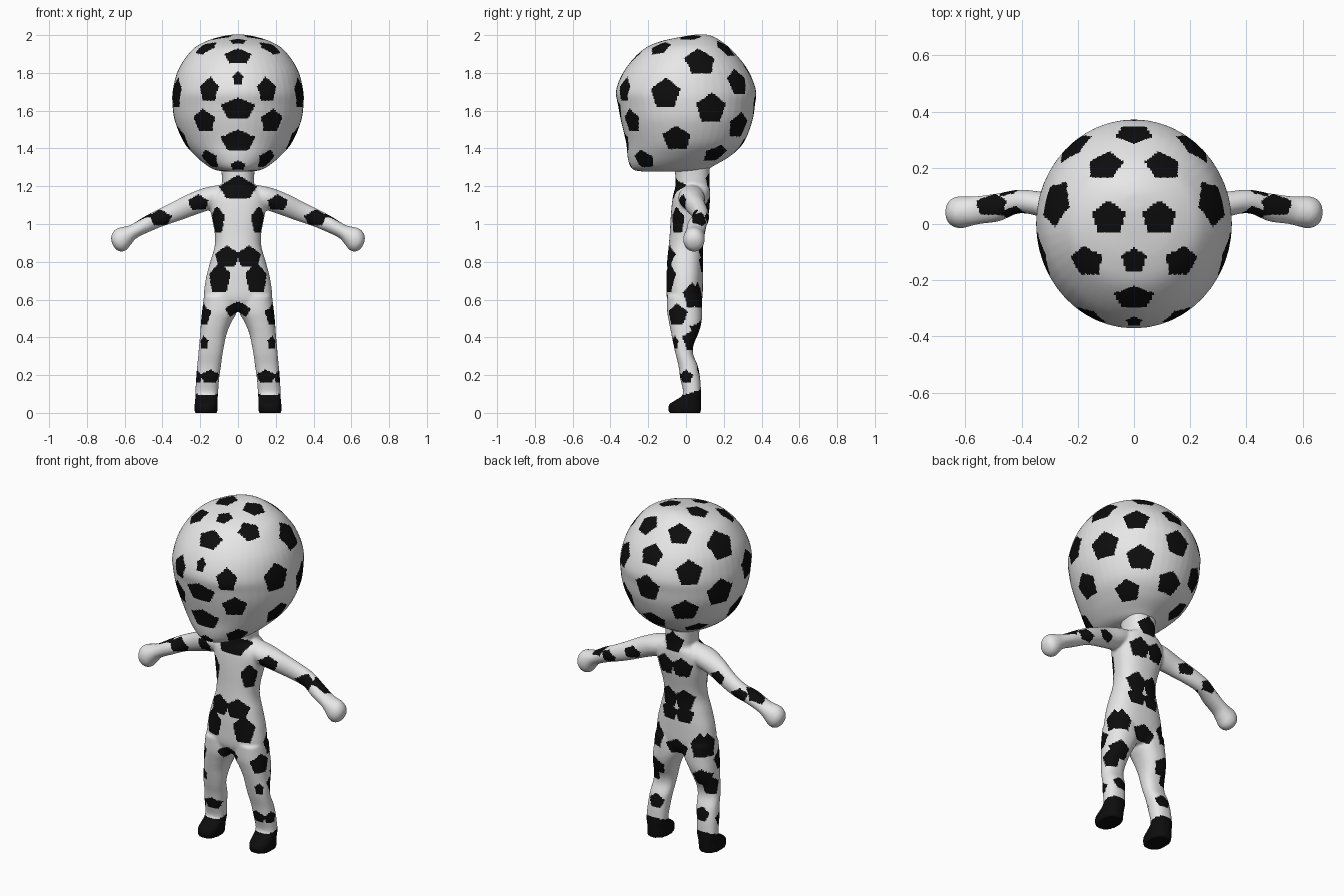
import bpy, bmesh, math
from mathutils import Vector
from mathutils.bvhtree import BVHTree
from mathutils.kdtree import KDTree

if "Cube" in bpy.data.objects:
    bpy.data.objects.remove(bpy.data.objects["Cube"])


def material(name, col):
    m = bpy.data.materials.new(name)
    m.diffuse_color = (*col, 1)
    m.use_nodes = True
    m.node_tree.nodes["Principled BSDF"].inputs["Base Color"].default_value = m.diffuse_color
    return m


WHITE = material("white", (0.8, 0.8, 0.8))
BLACK = material("black", (0.004, 0.004, 0.004))


def spline(rows, steps=5):
    """Smoothly interpolate the rows of section values."""
    out = []
    for i in range(len(rows) - 1):
        p0, p1, p2 = rows[max(i - 1, 0)], rows[i], rows[i + 1]
        p3 = rows[min(i + 2, len(rows) - 1)]
        for s in range(steps):
            t = s / steps
            out.append([0.5 * (2 * b + (c - a) * t + (2 * a - 5 * b + 4 * c - d) * t * t
                               + (3 * b - a - 3 * c + d) * t ** 3)
                        for a, b, c, d in zip(p0, p1, p2, p3)])
    return out + [rows[-1]]


def skin(bm, sections, u, v, power=1.0, n=48):
    """Closed loft; each section is (centre, half size along u, half size along v)."""
    def p(x):
        return math.copysign(abs(x) ** power, x)
    rings = []
    for c, a, b in sections:
        rings.append([bm.verts.new(c + u * a * p(math.cos(2 * math.pi * k / n))
                                   + v * b * p(math.sin(2 * math.pi * k / n))) for k in range(n)])
    faces = [bm.faces.new(rings[0]), bm.faces.new(rings[-1])]
    for r, q in zip(rings, rings[1:]):
        for k in range(n):
            faces.append(bm.faces.new((r[k], r[(k + 1) % n], q[(k + 1) % n], q[k])))
    bmesh.ops.recalc_face_normals(bm, faces=faces)


X, Y, Z = Vector((1, 0, 0)), Vector((0, 1, 0)), Vector((0, 0, 1))


def upright(bm, rows, power=1.0, side=1):
    """Loft from rows of (z, x0, x1, y0, y1)."""
    secs = [(Vector((side * (x0 + x1) / 2, (y0 + y1) / 2, z)), (x1 - x0) / 2, (y1 - y0) / 2)
            for z, x0, x1, y0, y1 in spline(rows)]
    skin(bm, secs, X, Y, power)


def fused(name, bm, voxel, smooth):
    """Fuse the lofts into one even, smooth skin."""
    me = bpy.data.meshes.new(name)
    bm.to_mesh(me)
    bm.free()
    ob = bpy.data.objects.new(name, me)
    bpy.context.collection.objects.link(ob)
    m = ob.modifiers.new("fuse", "REMESH")
    m.mode, m.voxel_size = "VOXEL", voxel
    s = ob.modifiers.new("soften", "SMOOTH")
    s.factor, s.iterations = 0.5, smooth
    dg = bpy.context.evaluated_depsgraph_get()
    new = bpy.data.meshes.new_from_object(ob.evaluated_get(dg))
    ob.modifiers.clear()
    ob.data = new
    new.name = name
    new.materials.clear()
    new.materials.append(WHITE)
    new.materials.append(BLACK)
    new.polygons.foreach_set("use_smooth", [True] * len(new.polygons))
    return ob


def paint(ob, spots):
    """Blacken five-sided patches: (view, a, b, half width, half height), mirrored."""
    me = ob.data
    bm = bmesh.new()
    bm.from_mesh(me)
    bvh = BVHTree.FromBMesh(bm)
    bm.free()
    kd = KDTree(len(me.polygons))
    for f in me.polygons:
        f.material_index = 0
        kd.insert(f.center, f.index)
    kd.balance()
    rays = {"F": lambda a, b, s: ((s * a, -3, b), Y), "B": lambda a, b, s: ((s * a, 3, b), -Y),
            "R": lambda a, b, s: ((s * 3, a, b), -s * X), "T": lambda a, b, s: ((s * a, b, 4), -Z)}
    for view, a, b, w, h in spots:
        for s in (1, -1):
            start, d = rays[view](a, b, s)
            hit, n, _, _ = bvh.ray_cast(Vector(start), d)
            if hit is None:
                continue
            up = Y if view == "T" else Z
            up = (up - n * up.dot(n)).normalized()
            right = up.cross(n)
            for co, i, _ in kd.find_range(hit, 1.3 * max(w, h)):
                o = co - hit
                p, q = o.dot(right) / w, o.dot(up) / h
                ang = (math.atan2(q, p) - math.pi / 2) % (math.tau / 5) - math.pi / 5
                if math.hypot(p, q) * math.cos(ang) < 0.88 and me.polygons[i].normal.dot(n) > 0.1:
                    me.polygons[i].material_index = 1


# Head: round ball with a forward chin
bm = bmesh.new()
upright(bm, [(z, -w, w, f, b) for z, w, f, b in [
    (1.278, .07, -.23, .07), (1.286, .12, -.275, .11), (1.31, .165, -.298, .15),
    (1.36, .225, -.31, .235), (1.43, .285, -.317, .305), (1.54, .333, -.343, .35),
    (1.63, .347, -.36, .365), (1.71, .345, -.37, .37), (1.82, .315, -.322, .325),
    (1.92, .245, -.232, .245), (1.965, .175, -.14, .19), (1.99, .10, -.03, .15),
    (2.003, .03, .05, .11)]])
head = fused("head", bm, 0.0085, 3)

# Body: torso with neck, legs with feet, arms with round hands
bm = bmesh.new()
upright(bm, [(z, -w, w, f, b) for z, w, f, b in [
    (.54, .10, -.07, .06), (.60, .175, -.10, .085), (.70, .172, -.103, .09),
    (.80, .147, -.10, .09), (.88, .124, -.092, .09), (.95, .123, -.086, .10),
    (1.05, .142, -.08, .12), (1.13, .155, -.072, .127), (1.175, .13, -.062, .127),
    (1.20, .088, -.056, .125), (1.24, .085, -.056, .125), (1.31, .09, -.06, .125)]], 0.85)
AX_U = Vector((.4, 0, .917))
for side in (1, -1):
    upright(bm, [
        (0, .11, .23, -.09, .078), (.04, .108, .23, -.092, .08), (.065, .108, .227, -.06, .08),
        (.10, .106, .226, -.016, .08), (.18, .10, .222, -.03, .075), (.25, .09, .216, -.04, .062),
        (.31, .082, .21, -.055, .038), (.36, .073, .206, -.066, .04), (.42, .06, .20, -.078, .065),
        (.48, .035, .196, -.09, .082), (.54, .005, .19, -.10, .086),
        (.62, .005, .18, -.10, .085)], 0.85, side)
    arm = [(.06, 1.16, .055, .03, .06), (.15, 1.137, .06, .03, .07), (.24, 1.105, .058, .045, .055),
           (.33, 1.066, .052, .07, .045), (.41, 1.033, .046, .08, .042), (.48, 1.00, .042, .06, .05),
           (.55, .962, .038, .05, .05), (.585, .94, .05, .045, .053), (.615, .92, .062, .042, .057),
           (.64, .905, .056, .042, .052), (.658, .896, .035, .042, .035),
           (.664, .893, .01, .042, .01)]
    secs = [(Vector((side * x, y, z)), hu, hy) for x, z, hu, y, hy in spline(arm)]
    skin(bm, secs, Vector((side * AX_U.x, 0, AX_U.z)), Y)
body = fused("body", bm, 0.0075, 4)

# Black ball patches on the head
paint(head, [
    ("F", 0, 1.61, .09, .056), ("F", 0, 1.44, .09, .055), ("F", 0, 1.77, .028, .042),
    ("F", 0, 1.89, .07, .055), ("T", 0, -.13, .045, .045), ("F", .155, 1.71, .055, .066),
    ("F", .18, 1.545, .066, .062), ("F", .15, 1.34, .06, .056), ("F", 0, 1.305, .04, .03),
    ("T", .17, -.135, .06, .056), ("T", .09, .02, .06, .06), ("T", .105, .21, .064, .06),
    ("R", .075, 1.86, .08, .08), ("R", -.11, 1.69, .078, .08), ("R", .135, 1.61, .08, .08),
    ("R", -.05, 1.45, .074, .07), ("R", .155, 1.37, .065, .065), ("R", .275, 1.75, .07, .07),
    ("R", .28, 1.52, .075, .07), ("B", 0, 1.82, .065, .06), ("B", 0, 1.64, .075, .075),
    ("B", 0, 1.42, .07, .065)])

# Black patches on the torso, arms and legs; feet all black
paint(body, [
    ("F", 0, 1.19, .10, .06), ("F", .11, 1.02, .045, .07), ("F", .21, 1.11, .055, .042),
    ("F", .41, 1.03, .058, .042), ("F", .06, .825, .066, .058), ("F", .10, .71, .06, .08),
    ("F", 0, .55, .065, .04), ("R", -.05, .52, .055, .055), ("F", .18, .37, .025, .035),
    ("F", .145, .19, .05, .035), ("R", .035, .62, .048, .065), ("R", .03, .38, .045, .055),
    ("R", 0, .19, .035, .035), ("B", 0, 1.225, .06, .06), ("B", .055, 1.08, .06, .06),
    ("B", .05, .88, .058, .058), ("B", .05, .79, .055, .05), ("B", 0, .58, .07, .05),
    ("B", .14, .62, .05, .06), ("B", .15, .43, .055, .055), ("B", .15, .22, .045, .04),
    ("T", .51, .07, .065, .04), ("B", .28, 1.08, .05, .035), ("B", .43, 1.02, .05, .035)])
for f in body.data.polygons:
    if f.center.z < 0.105 + 0.3 * max(f.center.y - 0.02, -0.05):
        f.material_index = 1
